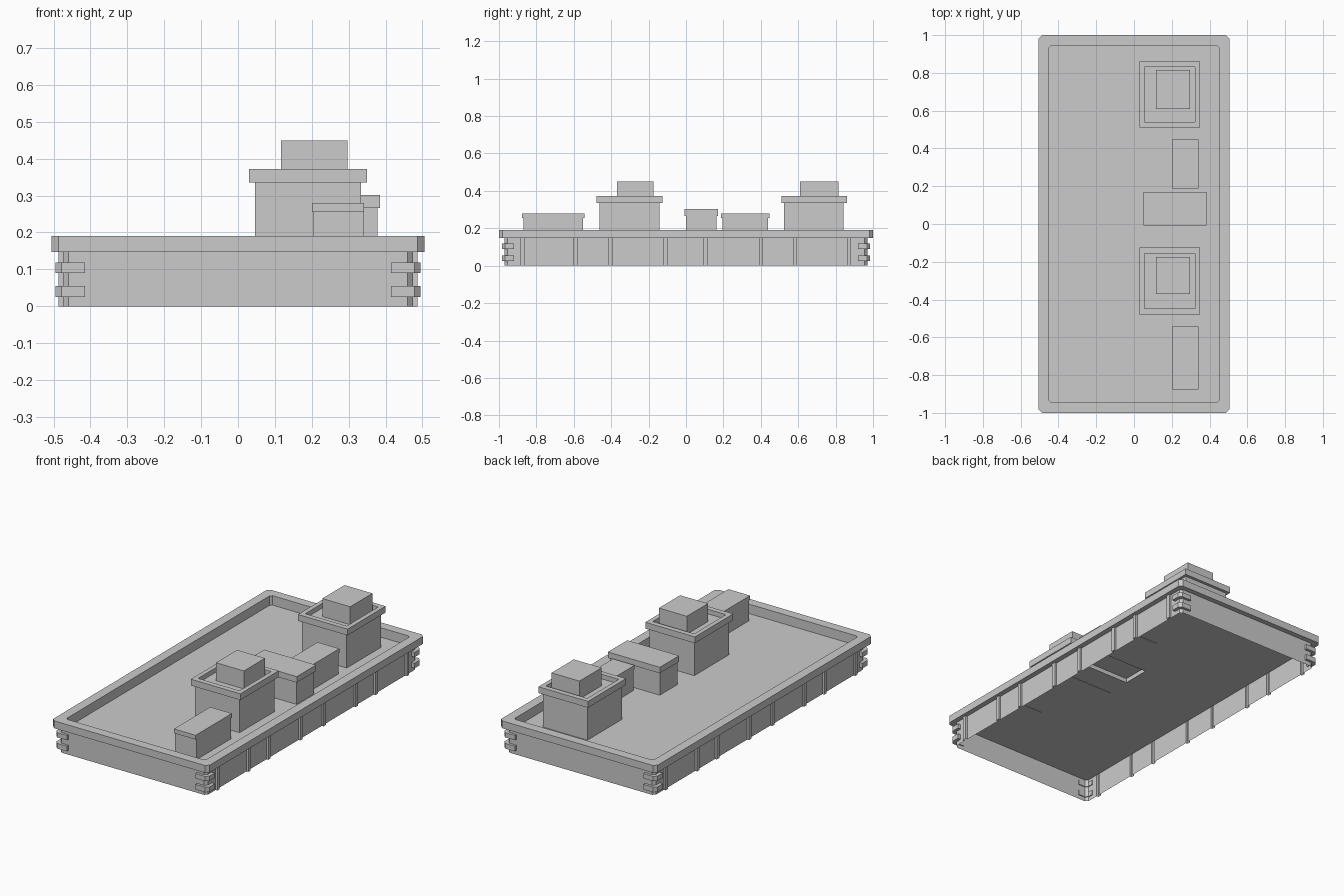
import bpy, bmesh

if "Cube" in bpy.data.objects:
    bpy.data.objects.remove(bpy.data.objects["Cube"])

grey = bpy.data.materials.new("plain_grey")
grey.diffuse_color = (0.6, 0.6, 0.6, 1)
grey.use_nodes = True
grey.node_tree.nodes["Principled BSDF"].inputs["Base Color"].default_value = grey.diffuse_color


def finish(name, bm):
    mesh = bpy.data.meshes.new(name)
    bm.to_mesh(mesh)
    bm.free()
    mesh.materials.append(grey)
    obj = bpy.data.objects.new(name, mesh)
    bpy.context.collection.objects.link(obj)
    return obj


def loft(name, loops, cap_start=True, cap_end=True, close=False):
    """Skin a series of (outline, z) loops, given bottom outside to top."""
    bm = bmesh.new()
    rings = [[bm.verts.new((x, y, z)) for x, y in pts] for pts, z in loops]
    pairs = list(zip(rings, rings[1:]))
    if close:
        pairs.append((rings[-1], rings[0]))
    for a, b in pairs:
        n = len(a)
        for i in range(n):
            j = (i + 1) % n
            bm.faces.new((a[i], a[j], b[j], b[i]))
    if cap_start and not close:
        bm.faces.new(rings[0][::-1])
    if cap_end and not close:
        bm.faces.new(rings[-1])
    return finish(name, bm)


def rect(x0, x1, y0, y1):
    return [(x0, y0), (x1, y0), (x1, y1), (x0, y1)]


def chamfered(x, y, c):
    return [(-x + c, -y), (x - c, -y), (x, -y + c), (x, y - c),
            (x - c, y), (-x + c, y), (-x, y - c), (-x, -y + c)]


DECK, COPING, TOP = 0.135, 0.147, 0.19
WX, WY = 0.475, 0.97

# Outer wall: thin sheet whose long sides are folded out into pilasters
ribs = [-0.875, -0.59, -0.405, -0.11, 0.105, 0.4, 0.583, 0.872]
side = [(WX, -WY + 0.015)]
for y in ribs:
    side += [(WX, y - 0.011), (WX + 0.012, y - 0.011),
             (WX + 0.012, y + 0.011), (WX, y + 0.011)]
side.append((WX, WY - 0.015))
other = [(-x, y) for x, y in reversed(side)]
c = WX - 0.015
outline = [(-c, -WY), (c, -WY)] + side + [(c, WY), (-c, WY)] + other
loft("outer_wall", [(outline, 0), (outline, COPING)], False, False)

# Coping around the roof edge
loft("coping", [(chamfered(0.505, 1.0, 0.018), COPING),
                (chamfered(0.505, 1.0, 0.018), TOP),
                (chamfered(0.45, 0.945, 0.012), TOP),
                (chamfered(0.45, 0.945, 0.012), DECK),
                (chamfered(0.465, 0.96, 0.012), DECK),
                (chamfered(0.465, 0.96, 0.012), COPING)], close=True)

# Roof deck, open below the middle unit
MX0, MX1, MY0, MY1 = 0.055, 0.378, 0.0, 0.163
bm = bmesh.new()
xs, ys = [-WX, MX0, MX1, WX], [-WY, MY0, MY1, WY]
for i in range(3):
    for j in range(3):
        if (i, j) != (1, 1):
            bm.faces.new([bm.verts.new((x, y, DECK)) for x, y in
                          rect(xs[i], xs[i + 1], ys[j], ys[j + 1])])
bmesh.ops.remove_doubles(bm, verts=bm.verts, dist=1e-5)
corners = [v for v in bm.verts if abs(abs(v.co.x) - WX) < 1e-4
           and abs(abs(v.co.y) - WY) < 1e-4]
bmesh.ops.bevel(bm, geom=corners, offset=0.015, segments=1, affect='VERTICES')
finish("roof_deck", bm)

# Corner blocks wrapping each corner in two courses
for sx in (-1, 1):
    for sy in (-1, 1):
        pts = [(0.415, 0.985), (0.415, 0.965), (0.457, 0.965), (0.47, 0.952),
               (0.47, 0.92), (0.495, 0.92), (0.495, 0.968), (0.478, 0.985)]
        pts = [(x * sx, y * sy) for x, y in pts]
        if sx * sy < 0:
            pts.reverse()
        for k, (z0, z1) in enumerate(((0.025, 0.055), (0.09, 0.118))):
            loft("corner_block", [(pts, z0), (pts, z1)])

# Two stair towers with a raised rim and a box on top
for y0, y1, b0, b1 in ((0.51, 0.86, 0.61, 0.815), (-0.478, -0.125, -0.37, -0.175)):
    body = rect(0.046, 0.334, y0 + 0.015, y1 - 0.017)
    rim = rect(0.03, 0.35, y0, y1)
    inner = rect(0.056, 0.324, y0 + 0.03, y1 - 0.03)
    loft("tower", [(body, DECK - 0.002), (body, 0.335), (rim, 0.335),
                   (rim, 0.372), (inner, 0.372), (inner, 0.345)])
    top = rect(0.117, 0.297, b0, b1)
    loft("tower_box", [(top, 0.345), (top, 0.45)])

# Low roof units with a slightly overhanging lid
for y0, y1 in ((0.187, 0.447), (-0.877, -0.543)):
    body = rect(0.203, 0.341, y0 + 0.008, y1 - 0.008)
    lid = rect(0.201, 0.341, y0, y1)
    loft("roof_unit", [(body, DECK - 0.002), (body, 0.255), (lid, 0.255), (lid, 0.28)])
body = rect(MX0, MX1, MY0, MY1)
lid = rect(0.05, 0.385, -0.008, 0.17)
loft("middle_unit", [(body, DECK), (body, 0.267), (lid, 0.267), (lid, 0.302)],
     cap_start=False)
# Closed floor inside the middle unit
loft("middle_unit_floor", [(body, 0.16), (body, 0.162)])
